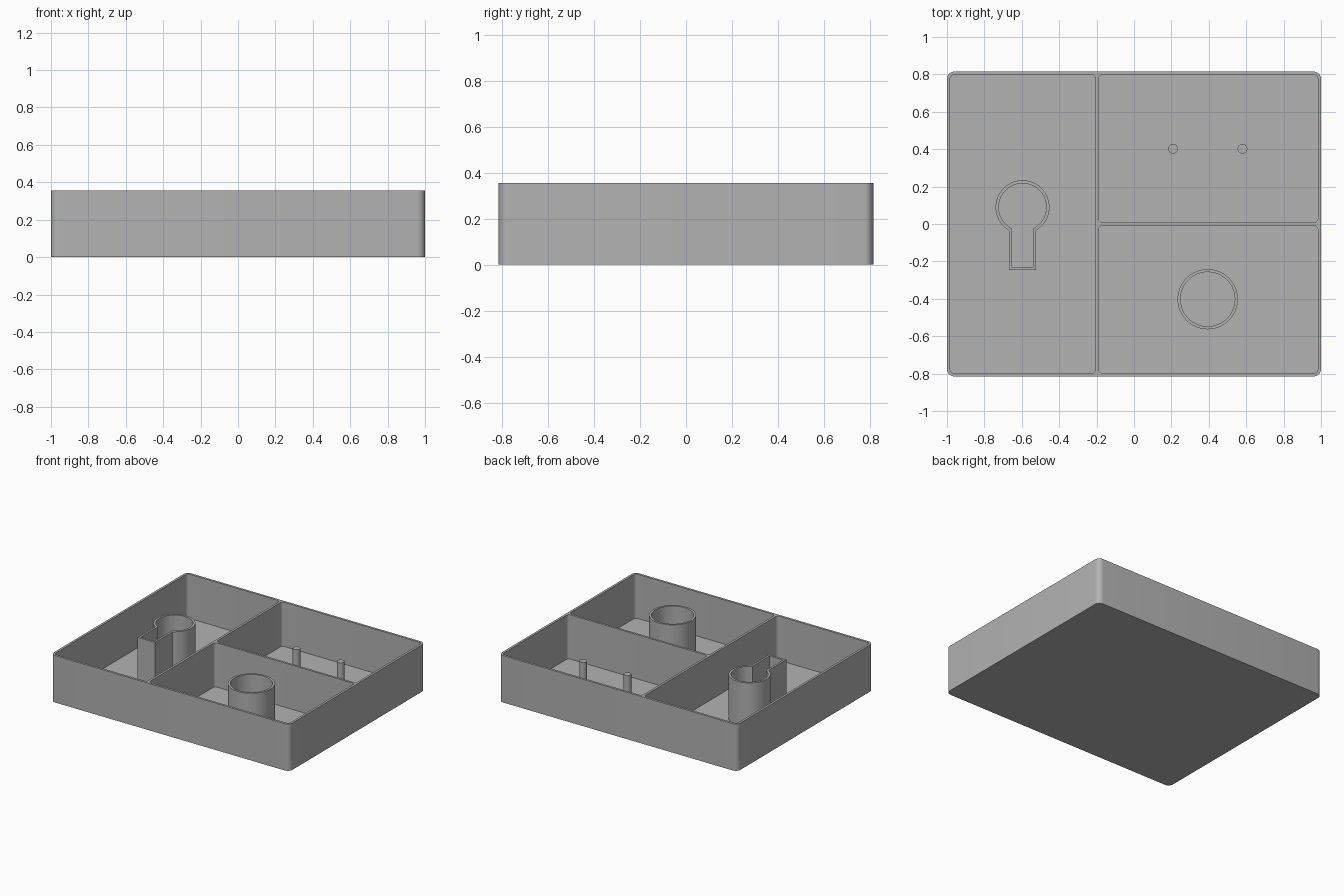
import bpy
import bmesh
from math import sin, cos, pi, asin, sqrt

if "Cube" in bpy.data.objects:
    bpy.data.objects.remove(bpy.data.objects["Cube"])

HEIGHT, FLOOR = 0.355, 0.02

grey = bpy.data.materials.new("plain grey")
grey.use_nodes = True
colour = (0.45, 0.45, 0.45, 1)
grey.diffuse_color = colour
grey.node_tree.nodes["Principled BSDF"].inputs["Base Color"].default_value = colour


def arc(cx, cy, r, start, end, steps):
    return [(cx + r * cos(start + (end - start) * i / steps),
             cy + r * sin(start + (end - start) * i / steps)) for i in range(steps + 1)]


def circle(cx, cy, r, steps=64):
    return arc(cx, cy, r, 0, 2 * pi, steps)[:-1]


def rounded_rect(x0, x1, y0, y1, r, steps=8):
    corners = [(x1 - r, y1 - r), (x0 + r, y1 - r), (x0 + r, y0 + r), (x1 - r, y0 + r)]
    pts = []
    for i, (cx, cy) in enumerate(corners):
        pts += arc(cx, cy, r, i * pi / 2, (i + 1) * pi / 2, steps)
    return pts


def keyhole(cx, cy, r, half, bottom):
    # round head with a straight slot running towards the front
    gap = asin(half / r)
    head = arc(cx, cy, r, -pi / 2 + gap, 3 * pi / 2 - gap, 56)
    return head + [(cx - half, bottom), (cx + half, bottom)]


def prism(name, profile, z0, z1):
    bm = bmesh.new()
    low = [bm.verts.new((x, y, z0)) for x, y in profile]
    high = [bm.verts.new((x, y, z1)) for x, y in profile]
    n = len(profile)
    bm.faces.new(low[::-1])
    bm.faces.new(high)
    for i in range(n):
        j = (i + 1) % n
        bm.faces.new((low[i], low[j], high[j], high[i]))
    mesh = bpy.data.meshes.new(name)
    bm.to_mesh(mesh)
    bm.free()
    mesh.materials.append(grey)
    obj = bpy.data.objects.new(name, mesh)
    bpy.context.collection.objects.link(obj)
    return obj


def select(obj):
    bpy.ops.object.select_all(action="DESELECT")
    obj.select_set(True)
    bpy.context.view_layer.objects.active = obj


def carve(obj, profiles, z0):
    # cut each profile out of the part from z0 upwards
    for profile in profiles:
        cutter = prism("cutter", profile, z0, HEIGHT + 0.1)
        cutter.hide_render = True
        mod = obj.modifiers.new("cut", "BOOLEAN")
        mod.operation, mod.solver, mod.object = "DIFFERENCE", "EXACT", cutter
        select(obj)
        bpy.ops.object.modifier_apply(modifier=mod.name)
        bpy.data.objects.remove(cutter)


def smooth(obj):
    select(obj)
    bpy.ops.object.shade_smooth_by_angle(angle=pi / 6)


# Tray with three compartments
tray = prism("tray", rounded_rect(-1, 1, -0.815, 0.815, 0.04), 0, HEIGHT)
carve(tray, [
    rounded_rect(-0.983, -0.206, -0.798, 0.798, 0.022),
    rounded_rect(-0.189, 0.983, 0.008, 0.798, 0.022),
    rounded_rect(-0.189, 0.983, -0.798, -0.008, 0.022),
], FLOOR)
smooth(tray)

# Keyhole-shaped holder
holder = prism("keyhole_holder", keyhole(-0.596, 0.09, 0.144, 0.072, -0.246), FLOOR, HEIGHT)
carve(holder, [keyhole(-0.596, 0.09, 0.127, 0.057, -0.23)], FLOOR - 0.1)
smooth(holder)

# Round holder
tube = prism("round_holder", circle(0.394, -0.402, 0.161), FLOOR, 0.35)
carve(tube, [circle(0.394, -0.402, 0.145)], FLOOR - 0.1)
smooth(tube)

# Two upright pins
for side, x in (("right", 0.209), ("left", 0.58)):
    smooth(prism("pin_" + side, circle(x, 0.402, 0.026, 32), FLOOR, 0.26))
